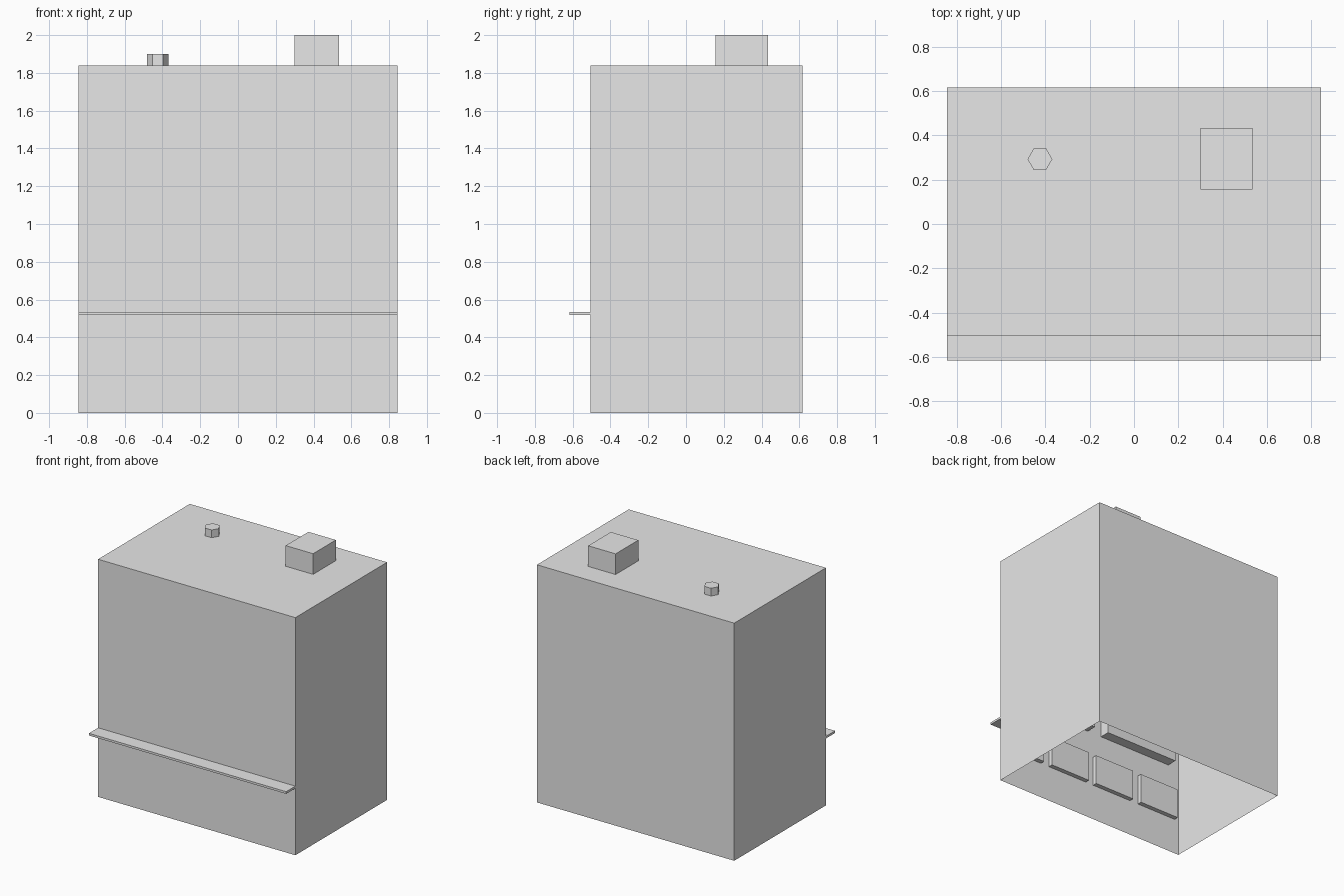
import bpy, bmesh, math

if "Cube" in bpy.data.objects:
    bpy.data.objects.remove(bpy.data.objects["Cube"])

grey = bpy.data.materials.new("plain_grey")
grey.diffuse_color = (0.8, 0.8, 0.8, 1)
grey.use_nodes = True
grey.node_tree.nodes["Principled BSDF"].inputs["Base Color"].default_value = grey.diffuse_color


def finish(name, bm):
    mesh = bpy.data.meshes.new(name)
    bm.to_mesh(mesh)
    bm.free()
    mesh.materials.append(grey)
    obj = bpy.data.objects.new(name, mesh)
    bpy.context.collection.objects.link(obj)
    return obj


def box(name, x, y, z, open_side=None):
    """Box from (min, max) ranges; the face pointing along open_side is left out."""
    bm = bmesh.new()
    bmesh.ops.create_cube(bm, size=1)
    for v in bm.verts:
        v.co = [r[0] if c < 0 else r[1] for c, r in zip(v.co, (x, y, z))]
    bm.normal_update()
    if open_side:
        axis, sign = open_side
        gone = [f for f in bm.faces if f.normal[axis] * sign > 0.9]
        bmesh.ops.delete(bm, geom=gone, context='FACES_ONLY')
    return finish(name, bm)


FRONT = -0.505
W = 0.845

# Building shell: thin walls and flat roof, open underneath
box("building_shell", (-W, W), (FRONT, 0.617), (0, 1.84), open_side=(2, -1))

# Ledge across the front above the ground floor
box("front_ledge", (-W, W), (-0.617, FRONT), (0.518, 0.535))

# Roof chimney block
box("chimney", (0.30, 0.535), (0.155, 0.433), (1.84, 2.0), open_side=(2, -1))

# Six-sided roof vent
bm = bmesh.new()
ring = [bm.verts.new((-0.425 + 0.056 * math.cos(i * math.pi / 3),
                      0.293 + 0.056 * math.sin(i * math.pi / 3), 1.84)) for i in range(6)]
base = bm.faces.new(ring)
top = bmesh.ops.extrude_face_region(bm, geom=[base])["geom"]
bmesh.ops.translate(bm, vec=(0, 0, 0.06),
                    verts=[g for g in top if isinstance(g, bmesh.types.BMVert)])
bmesh.ops.recalc_face_normals(bm, faces=bm.faces)
finish("roof_vent", bm)

# Ground floor window boxes, set behind the front wall
for i, cx in enumerate((-0.635, -0.21, 0.21, 0.635)):
    box(f"lower_window_{i + 1}", (cx - 0.175, cx + 0.175), (FRONT, FRONT + 0.035),
        (0.285, 0.52), open_side=(1, -1))

# Upper floor window boxes, wider and deeper
for i, span in enumerate(((-0.75, -0.11), (0.015, 0.75))):
    box(f"upper_window_{i + 1}", span, (FRONT, FRONT + 0.08), (0.72, 1.55), open_side=(1, -1))
